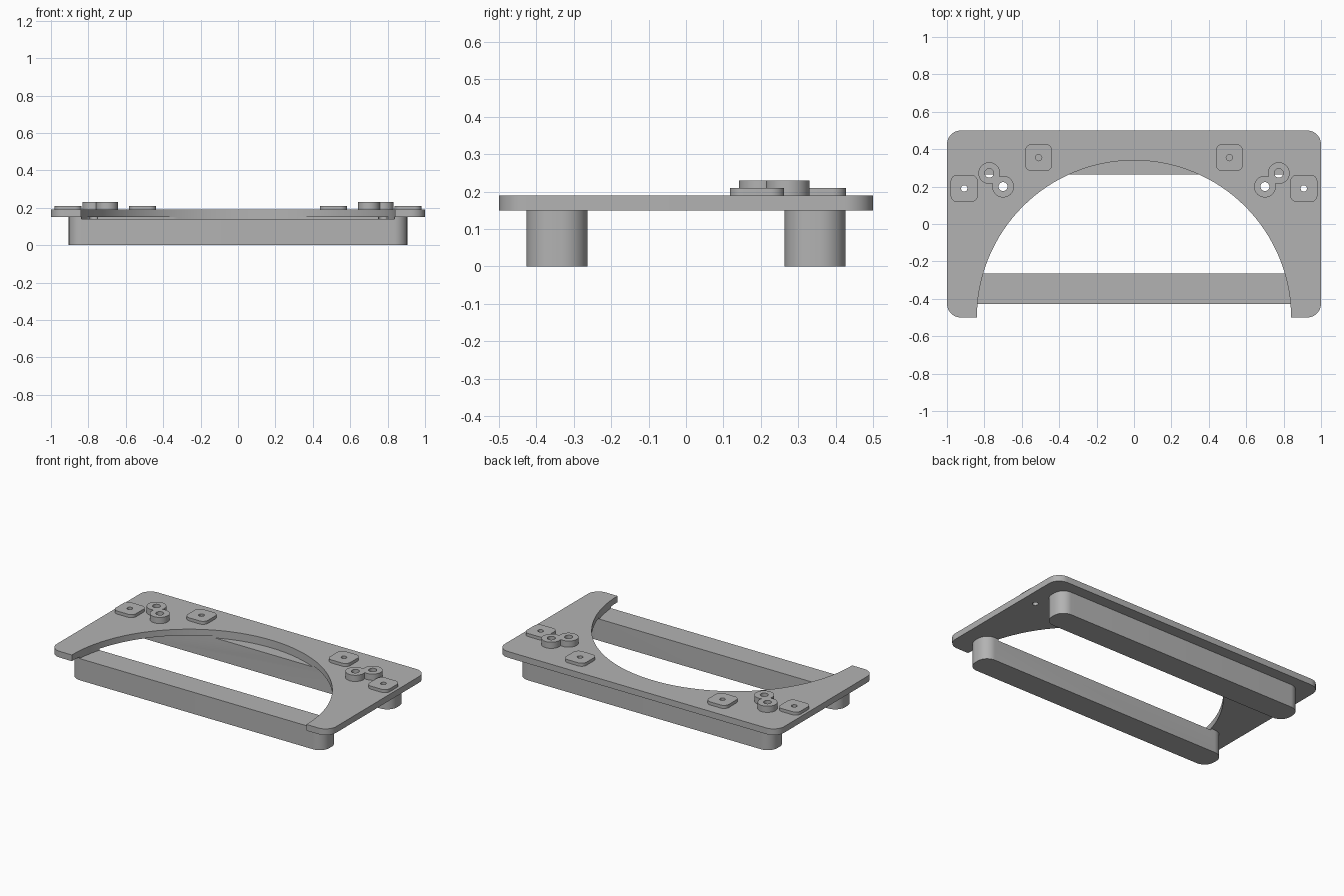
import bpy, bmesh
from math import cos, sin, pi

if "Cube" in bpy.data.objects:
    bpy.data.objects.remove(bpy.data.objects["Cube"], do_unlink=True)

grey = bpy.data.materials.new("matte grey")
grey.use_nodes = True
GREY = (0.45, 0.45, 0.45, 1)
grey.diffuse_color = GREY
grey.node_tree.nodes["Principled BSDF"].inputs["Base Color"].default_value = GREY


def rounded_rect(cx, cy, w, h, r, steps=12):
    """Outline of a rectangle with rounded corners, counter-clockwise."""
    points = []
    for i, (sx, sy) in enumerate([(1, 1), (-1, 1), (-1, -1), (1, -1)]):
        for k in range(steps + 1):
            a = (i + k / steps) * pi / 2
            points.append((cx + sx * (w / 2 - r) + r * cos(a),
                           cy + sy * (h / 2 - r) + r * sin(a)))
    return points


def circle(cx, cy, r, steps=48):
    return [(cx + r * cos(2 * pi * k / steps), cy + r * sin(2 * pi * k / steps))
            for k in range(steps)]


def prism(name, outline, z0, z1):
    """Extrude an outline from z0 up to z1."""
    bm = bmesh.new()
    base = bm.faces.new([bm.verts.new((x, y, z0)) for x, y in outline])
    grown = bmesh.ops.extrude_face_region(bm, geom=[base])["geom"]
    top = [v for v in grown if isinstance(v, bmesh.types.BMVert)]
    bmesh.ops.translate(bm, verts=top, vec=(0, 0, z1 - z0))
    bmesh.ops.recalc_face_normals(bm, faces=bm.faces)
    mesh = bpy.data.meshes.new(name)
    bm.to_mesh(mesh)
    bm.free()
    mesh.materials.append(grey)
    ob = bpy.data.objects.new(name, mesh)
    bpy.context.collection.objects.link(ob)
    return ob


def combine(ob, others, operation):
    """Boolean the other solids into ob and keep the result as its mesh."""
    for other in others:
        mod = ob.modifiers.new("combine", 'BOOLEAN')
        mod.operation, mod.solver, mod.object = operation, 'EXACT', other
    bpy.context.view_layer.update()
    graph = bpy.context.evaluated_depsgraph_get()
    ob.data = bpy.data.meshes.new_from_object(ob.evaluated_get(graph))
    ob.modifiers.clear()


# Base plate and the two rails under it
plate = prism("base_plate", rounded_rect(0, 0, 2, 1, 0.075), 0.15, 0.19)
rails = [prism(name, rounded_rect(0, y, 1.81, 0.163, 0.07), 0, 0.15)
         for name, y in (("front_rail", -0.345), ("back_rail", 0.345))]
parts = [plate] + rails

# Cutters: the large arch, which also grazes the rails, and the screw holes
cutters = [prism("arch_cutter", circle(0, -0.5, 0.84, 128), 0.14, 0.3)]
PADS = [("outer_pad", 0.908, 0.19), ("inner_pad", 0.51, 0.355)]
BOSSES = [("back_boss", 0.774, 0.272), ("front_boss", 0.7, 0.2)]

for side, s in (("left", 1), ("right", -1)):
    holes = [prism("hole_cutter", circle(s * x, y, r, 24), 0.14, 0.3)
             for group, r in ((PADS, 0.017), (BOSSES, 0.024)) for _, x, y in group]
    cutters += holes

    # Square pads with a pilot hole
    for name, x, y in PADS:
        pad = prism(side + "_" + name, rounded_rect(s * x, y, 0.145, 0.145, 0.036), 0.19, 0.21)
        combine(pad, holes, 'DIFFERENCE')
        parts.append(pad)

    # Pair of merged round bosses
    pair = [prism(side + "_" + name, circle(s * x, y, 0.058), 0.19, 0.23)
            for name, x, y in BOSSES]
    combine(pair[0], pair[1:], 'UNION')
    combine(pair[0], holes, 'DIFFERENCE')
    bpy.data.objects.remove(pair[1], do_unlink=True)
    pair[0].name = side + "_boss_pair"
    parts.append(pair[0])

for ob in [plate] + rails:
    combine(ob, cutters, 'DIFFERENCE')
for cutter in cutters:
    bpy.data.objects.remove(cutter, do_unlink=True)

# Smooth the rounded sides, keep the rims crisp
bpy.ops.object.select_all(action='DESELECT')
for ob in parts:
    ob.select_set(True)
bpy.context.view_layer.objects.active = plate
bpy.ops.object.shade_smooth_by_angle(angle=pi / 6)
